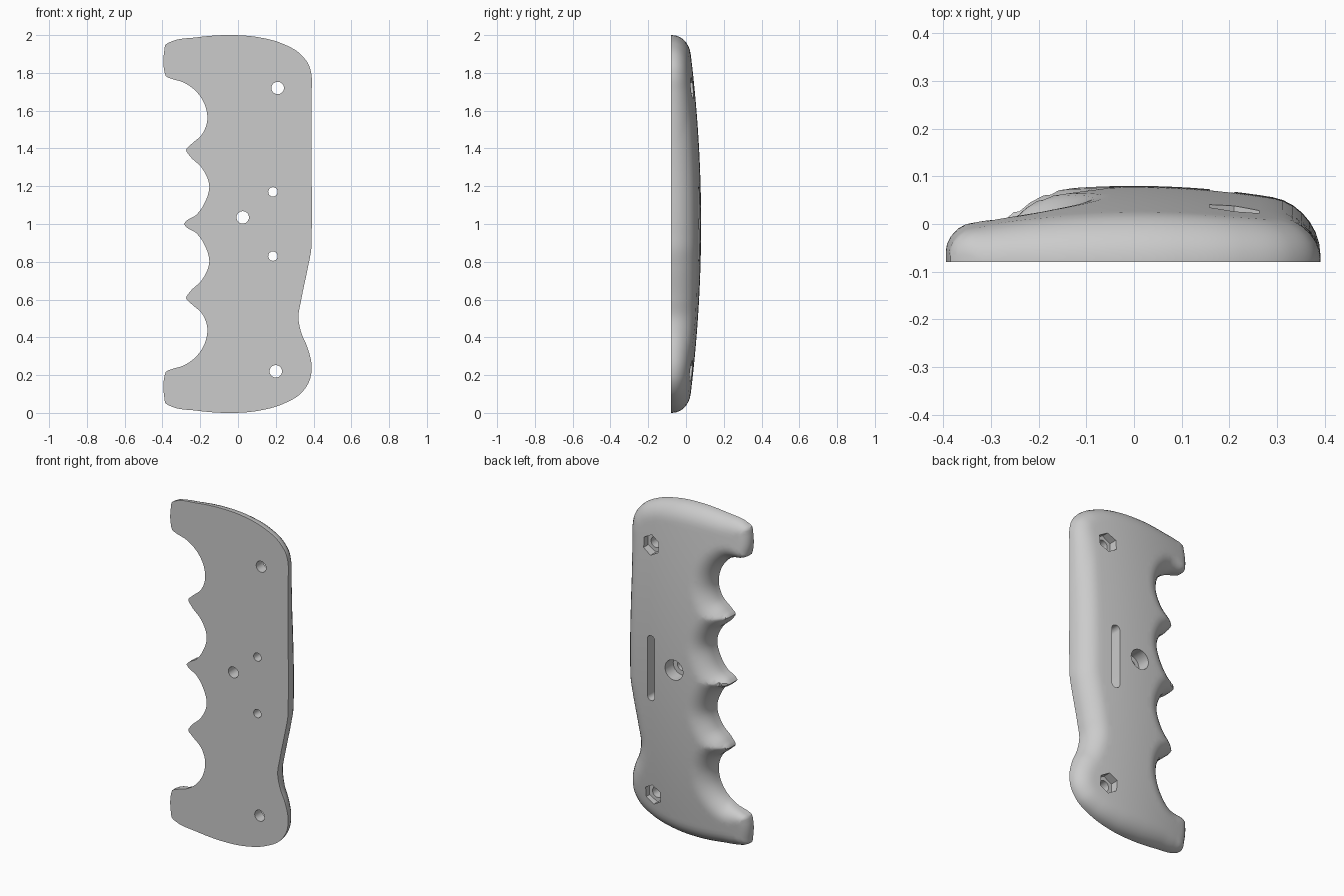
import bpy, bmesh, math
from mathutils import Vector, Matrix, kdtree
from mathutils.geometry import delaunay_2d_cdt

if "Cube" in bpy.data.objects:
    bpy.data.objects.remove(bpy.data.objects["Cube"])

FRONT = -0.08

grey = bpy.data.materials.new("plain grey")
grey.use_nodes = True
GREY = (0.6, 0.6, 0.6, 1)
grey.diffuse_color = GREY
grey.node_tree.nodes["Principled BSDF"].inputs["Base Color"].default_value = GREY

# Palm edge from the top corner down to the bottom corner (x, z)
palm = [(-.06, 2), (.1, 1.99), (.23, 1.957), (.33, 1.9), (.378, 1.835), (.39, 1.78),
        (.39, 1.7), (.39, 1.3), (.39, .95), (.388, .87), (.37, .77), (.335, .6),
        (.32, .5), (.335, .425), (.37, .34), (.39, .24), (.38, .175), (.335, .105),
        (.24, .048), (.1, .01), (-.06, 0)]
# Lower half of the finger edge, mirrored about mid height
finger = [(-.22, .012), (-.355, .035), (-.385, .052), (-.39, .08), (-.39, .19),
          (-.382, .217), (-.355, .23), (-.29, .25), (-.215, .305), (-.17, .385),
          (-.163, .455), (-.19, .525), (-.25, .58), (-.275, .607), (-.255, .64),
          (-.19, .705), (-.152, .8), (-.175, .885), (-.225, .955), (-.275, .985)]
keys = palm + finger + [(-.287, 1)] + [(x, 2 - z) for x, z in reversed(finger)]
keys = [Vector(p) for p in keys]


def spline(points, step):
    """Closed smooth curve through the points, sampled at about one step."""
    n, out = len(points), []

    def tangent(i):
        a, b, c = points[i - 1], points[i], points[(i + 1) % n]
        u, v = b - a, c - b
        return (u * v.length / u.length + v * u.length / v.length) / (u.length + v.length)

    for i in range(n):
        a, b = points[i], points[(i + 1) % n]
        length = (b - a).length
        ta, tb = tangent(i) * length, tangent((i + 1) % n) * length
        count = max(1, round(length / step))
        for k in range(count):
            t = k / count
            out.append(a * (2*t**3 - 3*t*t + 1) + ta * (t**3 - 2*t*t + t)
                       + b * (3*t*t - 2*t**3) + tb * (t**3 - t*t))
    return out


def tree_of(points):
    tree = kdtree.KDTree(len(points))
    for i, p in enumerate(points):
        tree.insert((p.x, p.y, 0), i)
    tree.balance()
    return tree


outline = spline(keys, 0.014)
edge_tree = tree_of(spline(keys, 0.001))


def edge_distance(p):
    return edge_tree.find((p.x, p.y, 0))[2]


def back_height(p, d):
    """Domed back with a rounded edge, tighter at the finger-side corners."""
    dome = 0.08 - 0.068 * (p.y - 1) ** 2 - 0.28 * p.x ** 2
    blend = min(1, max(0, (p.x + 0.35) / 0.1))
    r = min(0.045 + 0.055 * blend, dome - FRONT - 0.006)
    if d >= r:
        return dome
    return dome - r + math.sqrt(max(0, r * r - (r - d) ** 2))


# Sample points: outline, inset rings across the rounded edge, then a grid
points = list(outline)
n = len(outline)
for step in range(1, 8):
    d = 0.1 * (1 - math.cos(math.radians(90 * step / 7)))
    for i in range(n):
        t = (outline[(i + 1) % n] - outline[i - 1]).normalized()
        p = outline[i] + Vector((t.y, -t.x)) * d
        if edge_distance(p) > 0.985 * d:
            points.append(p)
near = tree_of(points)
for i in range(-16, 17):
    for j in range(1, 84):
        p = Vector((i * 0.024, j * 0.024))
        if near.find((p.x, p.y, 0))[2] > 0.012:
            points.append(p)
loop = [list(range(n))]
verts, _, faces, *_ = delaunay_2d_cdt(points, [], loop, 1, 1e-5)

# Grip body: shaped back, straight walls, flat front
bm = bmesh.new()
made = {}
for f in faces:
    for i in f:
        if i not in made:
            p = verts[i]
            d = edge_distance(p)
            made[i] = bm.verts.new((p.x, back_height(p, 0 if d < 0.0012 else d), p.y))
    bm.faces.new([made[i] for i in f])
rim = [e for e in bm.edges if e.is_boundary]
new = bmesh.ops.extrude_edge_only(bm, edges=rim)["geom"]
for v in new:
    if isinstance(v, bmesh.types.BMVert):
        v.co.y = FRONT
bmesh.ops.contextual_create(bm, geom=[e for e in new if isinstance(e, bmesh.types.BMEdge)])
bmesh.ops.recalc_face_normals(bm, faces=bm.faces)
mesh = bpy.data.meshes.new("grip_panel")
bm.to_mesh(mesh)
bm.free()
mesh.materials.append(grey)
grip = bpy.data.objects.new("grip_panel", mesh)
bpy.context.collection.objects.link(grip)
bpy.context.view_layer.objects.active = grip
grip.select_set(True)


def cut(name, shape, y0, y1):
    """Remove a prism with the given (x, z) section between two depths."""
    b = bmesh.new()
    face = b.faces.new([b.verts.new((x, y0, z)) for x, z in shape])
    ext = bmesh.ops.extrude_face_region(b, geom=[face])["geom"]
    bmesh.ops.translate(b, vec=(0, y1 - y0, 0),
                        verts=[v for v in ext if isinstance(v, bmesh.types.BMVert)])
    bmesh.ops.recalc_face_normals(b, faces=b.faces)
    m = bpy.data.meshes.new(name)
    b.to_mesh(m)
    b.free()
    m.materials.append(grey)
    cutter = bpy.data.objects.new(name, m)
    cutter.hide_render = True
    bpy.context.collection.objects.link(cutter)
    mod = grip.modifiers.new(name, "BOOLEAN")
    mod.operation, mod.solver, mod.object = "DIFFERENCE", "EXACT", cutter
    bpy.ops.object.modifier_apply(modifier=name)
    bpy.data.objects.remove(cutter)


def ring(x, z, r, sides, start=0, sweep=2 * math.pi):
    return [(x + r * math.cos(start + sweep * k / sides),
             z + r * math.sin(start + sweep * k / sides)) for k in range(sides)]


# Bolt holes with hexagonal nut pockets
for name, x, z in (("upper", .21, 1.72), ("lower", .2, .22)):
    cut(name + "_nut_pocket", ring(x, z, 0.06, 6, math.pi / 2), -0.015, 0.2)
    cut(name + "_bolt_hole", ring(x, z, 0.033, 28), -0.2, 0.2)
# Centre hole with a round counterbore
cut("centre_counterbore", ring(.025, 1.035, 0.06, 36), 0.0, 0.2)
cut("centre_hole", ring(.025, 1.035, 0.033, 28), -0.2, 0.2)
# Slot joining the two small holes
slot = ring(.185, 1.17, 0.0255, 14, 0, math.pi) + [(.1595, 1.17)]
slot += ring(.185, .83, 0.0255, 14, math.pi, math.pi) + [(.2105, .83)]
cut("slot", slot, 0.0, 0.2)
for z in (.83, 1.17):
    cut("small_hole", ring(.185, z, 0.025, 24), -0.2, 0.03)

bpy.ops.object.shade_smooth_by_angle(angle=math.radians(35))
